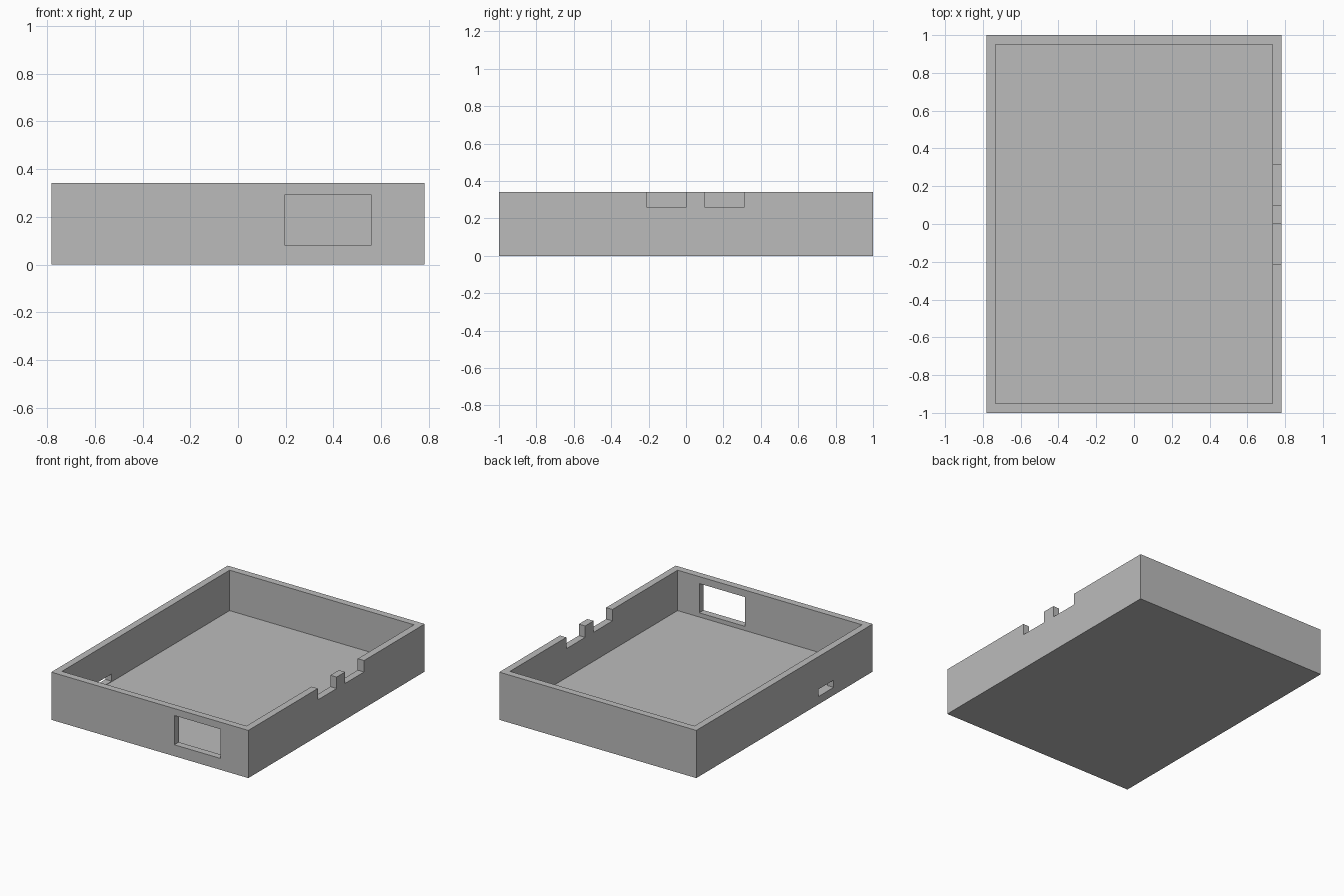
import bpy

# Remove the default cube
old = bpy.data.objects.get("Cube")
if old:
    bpy.data.objects.remove(old, do_unlink=True)

HALF_X, HALF_Y, HEIGHT = 0.782, 1.0, 0.342
WALL, FLOOR = 0.05, 0.052
OVER = 0.05  # how far cutters reach past the walls


def box(name, x, y, z):
    """Add a box spanning the given (low, high) ranges."""
    spans = (x, y, z)
    bpy.ops.mesh.primitive_cube_add(size=1, location=[(a + b) / 2 for a, b in spans])
    obj = bpy.context.object
    obj.name = obj.data.name = name
    obj.scale = [b - a for a, b in spans]
    bpy.ops.object.transform_apply(location=True, rotation=False, scale=True)
    return obj


def cut(target, name, x, y, z):
    """Subtract a box from the target and discard the cutter."""
    cutter = box(name, x, y, z)
    cutter.hide_render = True
    mod = target.modifiers.new(name, "BOOLEAN")
    mod.operation, mod.solver, mod.object = "DIFFERENCE", "EXACT", cutter
    bpy.context.view_layer.objects.active = target
    bpy.ops.object.modifier_apply(modifier=mod.name)
    bpy.data.objects.remove(cutter, do_unlink=True)


# Solid tray block
tray = box("open_enclosure_tray", (-HALF_X, HALF_X), (-HALF_Y, HALF_Y), (0, HEIGHT))

# Hollow interior
inner_x, inner_y = HALF_X - WALL, HALF_Y - WALL
cut(tray, "interior", (-inner_x, inner_x), (-inner_y, inner_y), (FLOOR, HEIGHT + OVER))

# Rectangular window in the front wall
cut(tray, "front_window", (0.195, 0.56), (-HALF_Y - OVER, -inner_y + OVER), (0.082, 0.292))

# Two open notches in the rim of the left (+x) wall
for low, high in ((-0.212, 0.002), (0.098, 0.312)):
    cut(tray, "rim_notch", (inner_x - OVER, HALF_X + OVER), (low, high), (0.26, HEIGHT + OVER))

# Small port low in the right (-x) wall
cut(tray, "side_port", (-HALF_X - OVER, -inner_x + OVER), (-0.557, -0.387), (0.056, 0.108))

# Single grey material
grey = bpy.data.materials.new("plain_grey")
grey.use_nodes = True
colour = (0.5, 0.5, 0.5, 1)
grey.diffuse_color = colour
grey.node_tree.nodes["Principled BSDF"].inputs["Base Color"].default_value = colour
tray.data.materials.clear()
tray.data.materials.append(grey)
